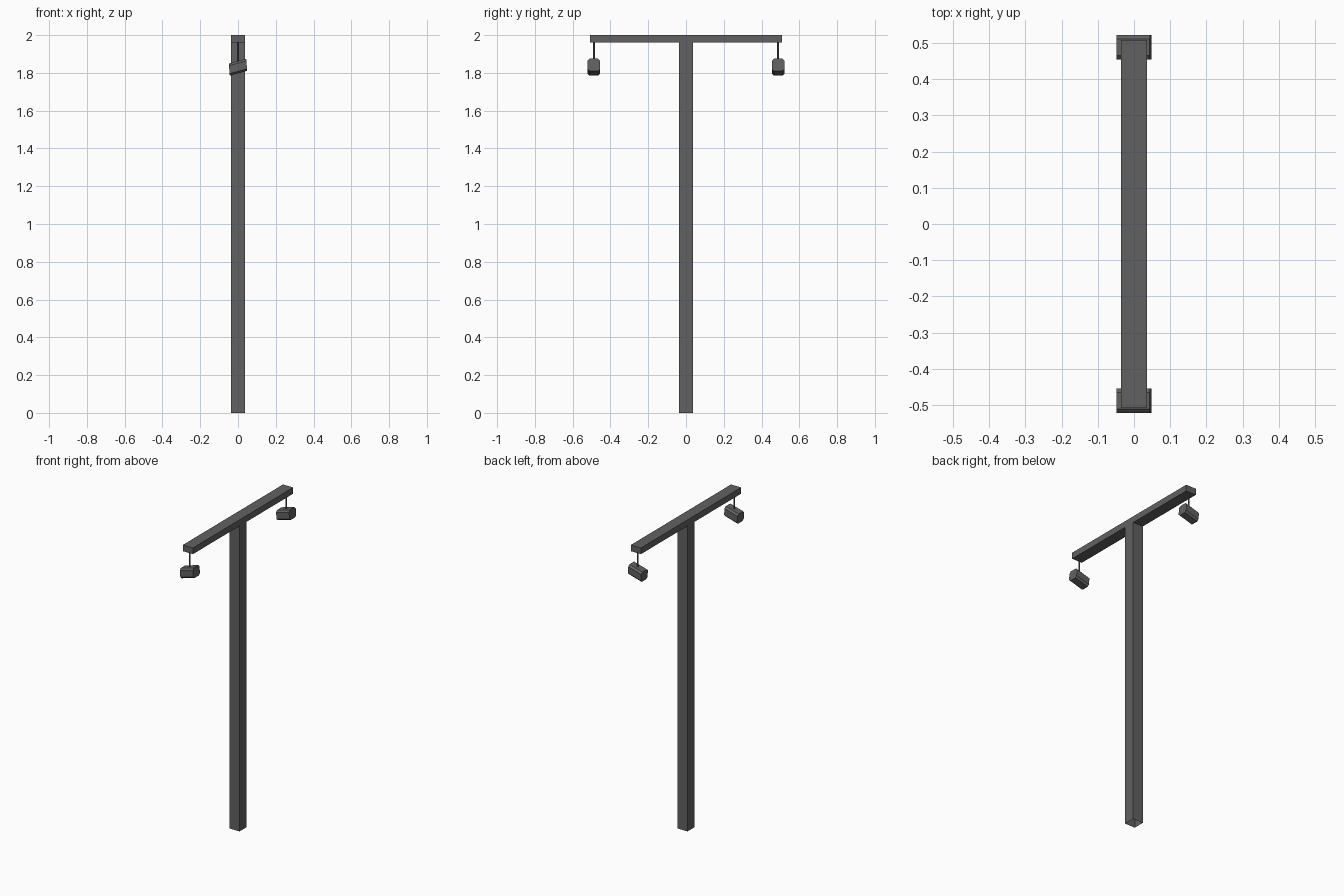
import bpy, bmesh
from mathutils import Matrix, Vector

if "Cube" in bpy.data.objects:
    bpy.data.objects.remove(bpy.data.objects["Cube"])

dark = bpy.data.materials.new("dark_grey")
dark.diffuse_color = (0.12, 0.12, 0.12, 1)
dark.use_nodes = True
dark.node_tree.nodes["Principled BSDF"].inputs["Base Color"].default_value = dark.diffuse_color


def finish(bm, name):
    mesh = bpy.data.meshes.new(name)
    bm.to_mesh(mesh)
    bm.free()
    mesh.materials.append(dark)
    obj = bpy.data.objects.new(name, mesh)
    bpy.context.collection.objects.link(obj)
    return obj


def box(size, centre):
    bm = bmesh.new()
    bmesh.ops.create_cube(bm, size=1)
    bmesh.ops.scale(bm, vec=size, verts=bm.verts)
    bmesh.ops.translate(bm, vec=centre, verts=bm.verts)
    return bm


# Pole, a hollow post open at the ground
bm = box((0.072, 0.072, 1.96), (0, 0, 0.98))
bmesh.ops.delete(bm, geom=[f for f in bm.faces if f.normal.z < -0.9], context='FACES_ONLY')
finish(bm, "pole")

# Crossbar
finish(box((0.072, 1.016, 0.04), (0, 0, 1.98)), "crossbar")

for side, label in ((-1, "front"), (1, "back")):
    y = side * 0.488

    # Hanger rod
    bm = bmesh.new()
    bmesh.ops.create_cone(bm, cap_ends=True, segments=8, radius1=0.005, radius2=0.005,
                          depth=0.12, matrix=Matrix.Translation((0, y, 1.905)))
    finish(bm, label + "_hanger")

    # Slanted head with chamfered long edges
    bm = box((0.092, 0.068, 0.064), (0, 0, 0))
    long_edges = [e for e in bm.edges
                  if abs((e.verts[0].co - e.verts[1].co).x) > 0.05]
    bmesh.ops.bevel(bm, geom=long_edges, offset=0.011, segments=1, affect='EDGES')
    for v in bm.verts:
        x, z = v.co.x, v.co.z
        v.co = Vector((x - 0.08 * z, v.co.y + y, z + 0.28 * x + 1.83))
    finish(bm, label + "_head")
